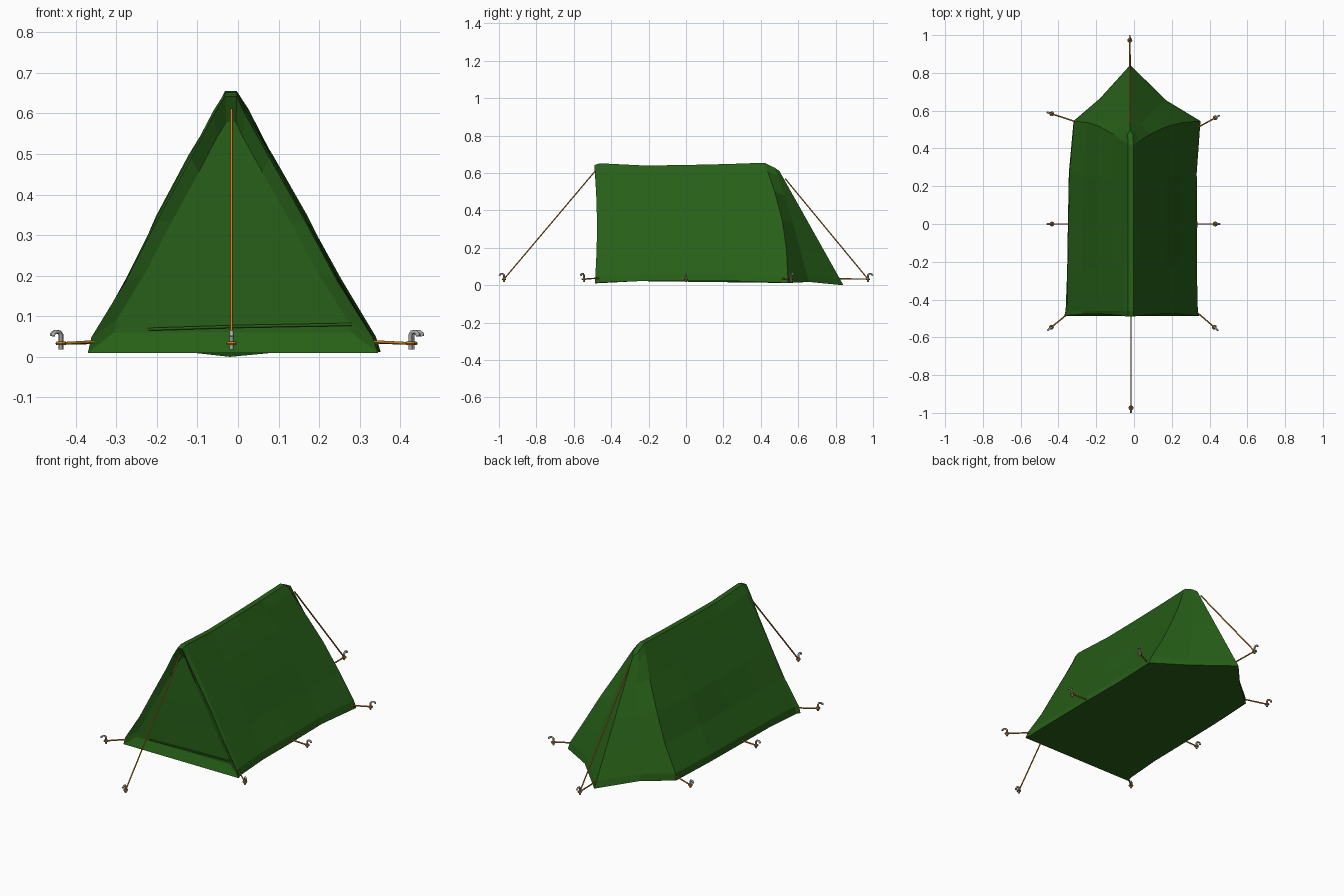
import bpy, math, random
from mathutils import Vector

if "Cube" in bpy.data.objects:
    bpy.data.objects.remove(bpy.data.objects["Cube"])

random.seed(4)


def material(name, rgb):
    m = bpy.data.materials.new(name)
    m.diffuse_color = (*rgb, 1)
    m.use_nodes = True
    m.node_tree.nodes["Principled BSDF"].inputs["Base Color"].default_value = m.diffuse_color
    return m


GREEN = material("green_canvas", (0.02, 0.115, 0.009))
ORANGE = material("orange_cord", (0.55, 0.22, 0.02))
GREY = material("grey_metal", (0.4, 0.4, 0.4))


def tube(name, pts, radius, mat, sides=1):
    cu = bpy.data.curves.new(name, 'CURVE')
    cu.dimensions = '3D'
    cu.bevel_depth, cu.bevel_resolution, cu.use_fill_caps = radius, sides, True
    sp = cu.splines.new('POLY')
    sp.points.add(len(pts) - 1)
    for p, co in zip(sp.points, pts):
        p.co = (*co, 1)
    cu.materials.append(mat)
    ob = bpy.data.objects.new(name, cu)
    bpy.context.collection.objects.link(ob)
    return ob


# canvas columns: each runs from the ground hem up to the ridge
HEIGHTS = [0, 0.06, 0.28, 0.52, 0.76, 0.93, 1]
N = len(HEIGHTS)


def column(bottom, top, bulge=0.0, inward=0.0):
    b, t = Vector(bottom), Vector(top)
    side = 1 if b.x > t.x else -1
    out = []
    for i, h in enumerate(HEIGHTS):
        p = b.lerp(t, h)
        wave = math.sin(math.pi * h)
        p.x += side * bulge * wave
        p.y += inward * wave
        if 0 < i < N - 1:
            p.x += random.uniform(-0.004, 0.004)
        if i == 1:
            p.x += side * 0.01
        out.append(p)
    return out


# bottom y, right x, left x, ridge y, ridge z, bottom z, bulge, inward bow
STATIONS = [(-0.487, 0.345, -0.370, -0.490, 0.642, 0.010, 0.000, 0.013),
            (-0.46, 0.338, -0.362, -0.46, 0.652, 0.014, 0.006, 0.000),
            (-0.25, 0.333, -0.354, -0.22, 0.640, 0.022, 0.008, 0.000),
            (0.00, 0.335, -0.350, 0.00, 0.643, 0.022, 0.010, 0.000),
            (0.27, 0.332, -0.345, 0.22, 0.648, 0.022, 0.010, 0.000),
            (0.545, 0.352, -0.320, 0.42, 0.655, 0.012, 0.002, 0.035)]
right, left = [], []
for y, xr, xl, yt, zt, zb, bulge, bow in STATIONS:
    right.append(column((xr, y, zb), (-0.003, yt, zt), bulge, bow))
    left.append(column((xl, y, zb), (-0.032, yt, zt), bulge + 0.006, bow))
tail = column((-0.02, 0.842, 0.0), (-0.02, 0.50, 0.61))
for p in tail:
    p.x = -0.02
apse_r = column((0.17, 0.655, 0.018), (-0.006, 0.475, 0.628), 0, 0.01)
apse_l = column((-0.18, 0.665, 0.018), (-0.034, 0.475, 0.628), 0, 0.01)
cols = right + [apse_r, tail, apse_l] + left[::-1]
verts = [p for c in cols for p in c]
C = len(cols)
faces = [(c * N + i, (c + 1) * N + i, (c + 1) * N + i + 1, c * N + i + 1)
         for c in range(C - 1) for i in range(N - 1)]
top = [c * N + N - 1 for c in range(C)]
# ridge strip, rear cap and ground sheet
S = len(STATIONS)
for k in range(S):
    a, b = top[k], top[k + 1]
    d, e = top[C - 1 - k], top[C - 2 - k]
    faces.append((a, b, e, d))
faces.append((top[S], top[S + 1], top[S + 2]))
faces.append(tuple(c * N for c in reversed(range(C))))

# front border with the recessed door panel inside it
outline = [i for i in range(N)] + [(C - 1) * N + i for i in reversed(range(N))]
base = len(verts)
for i in outline:
    p = verts[i]
    verts.append(Vector((-0.016 + (p.x + 0.016) * 0.82,
                         -0.466 + 0.02 * max(0, p.z - 0.25),
                         0.29 + (p.z - 0.29) * 0.82)))
M = len(outline)
for k in range(M):
    n = (k + 1) % M
    faces.append((outline[k], base + k, base + n, outline[n])[::-1])
for i in range(N - 1):
    a, b = base + i, base + M - 1 - i
    faces.append((a, a + 1, b - 1, b))

me = bpy.data.meshes.new("tent_canvas")
me.from_pydata(verts, [], faces)
me.materials.append(GREEN)
tent = bpy.data.objects.new("tent_canvas", me)
bpy.context.collection.objects.link(tent)
import bmesh
bm = bmesh.new()
bm.from_mesh(me)
bmesh.ops.recalc_face_normals(bm, faces=bm.faces)
bm.to_mesh(me)
bm.free()

# hem band across the foot of the door
tube("door_hem", [(-0.22, -0.468, 0.068), (0, -0.470, 0.075),
                  (0.28, -0.468, 0.08)], 0.004, GREEN)


# hooked peg, cord eye and the cord(s) reaching it
def anchor(label, starts, end):
    end = Vector(end)
    flat = end - Vector(starts[-1])
    flat.z = 0
    flat.normalize()
    hook = [(0, 0.018), (0, 0.054), (0.005, 0.061), (0.017, 0.062),
            (0.023, 0.057), (0.024, 0.051)]
    tube(label + "_peg",
         [(end.x + flat.x * r, end.y + flat.y * r, z) for r, z in hook],
         0.005, GREY, 2)
    bpy.ops.mesh.primitive_torus_add(location=(end.x, end.y, 0.033),
                                     major_radius=0.008, minor_radius=0.005,
                                     major_segments=10, minor_segments=6)
    eye = bpy.context.object
    eye.name = label + "_cord_eye"
    eye.data.materials.append(ORANGE)
    for k, s in enumerate(starts):
        tube(f"{label}_cord_{k}", [s, (end.x, end.y, 0.033)], 0.0038, ORANGE)


anchor("front_guy", [(-0.016, -0.486, 0.61)], (-0.016, -0.973, 0.033))
anchor("rear_guy", [(-0.02, 0.53, 0.57), (-0.02, 0.82, 0.035)],
       (-0.022, 0.973, 0.033))
anchor("front_left", [(-0.35, -0.475, 0.038)], (-0.437, -0.546, 0.03))
anchor("front_right", [(0.33, -0.465, 0.038)], (0.425, -0.546, 0.03))
anchor("middle_left", [(-0.335, 0, 0.036)], (-0.435, 0, 0.03))
anchor("middle_right", [(0.325, 0, 0.036)], (0.43, 0, 0.03))
anchor("rear_left", [(-0.305, 0.54, 0.036)], (-0.435, 0.583, 0.03))
anchor("rear_right", [(0.335, 0.51, 0.036)], (0.43, 0.562, 0.03))
